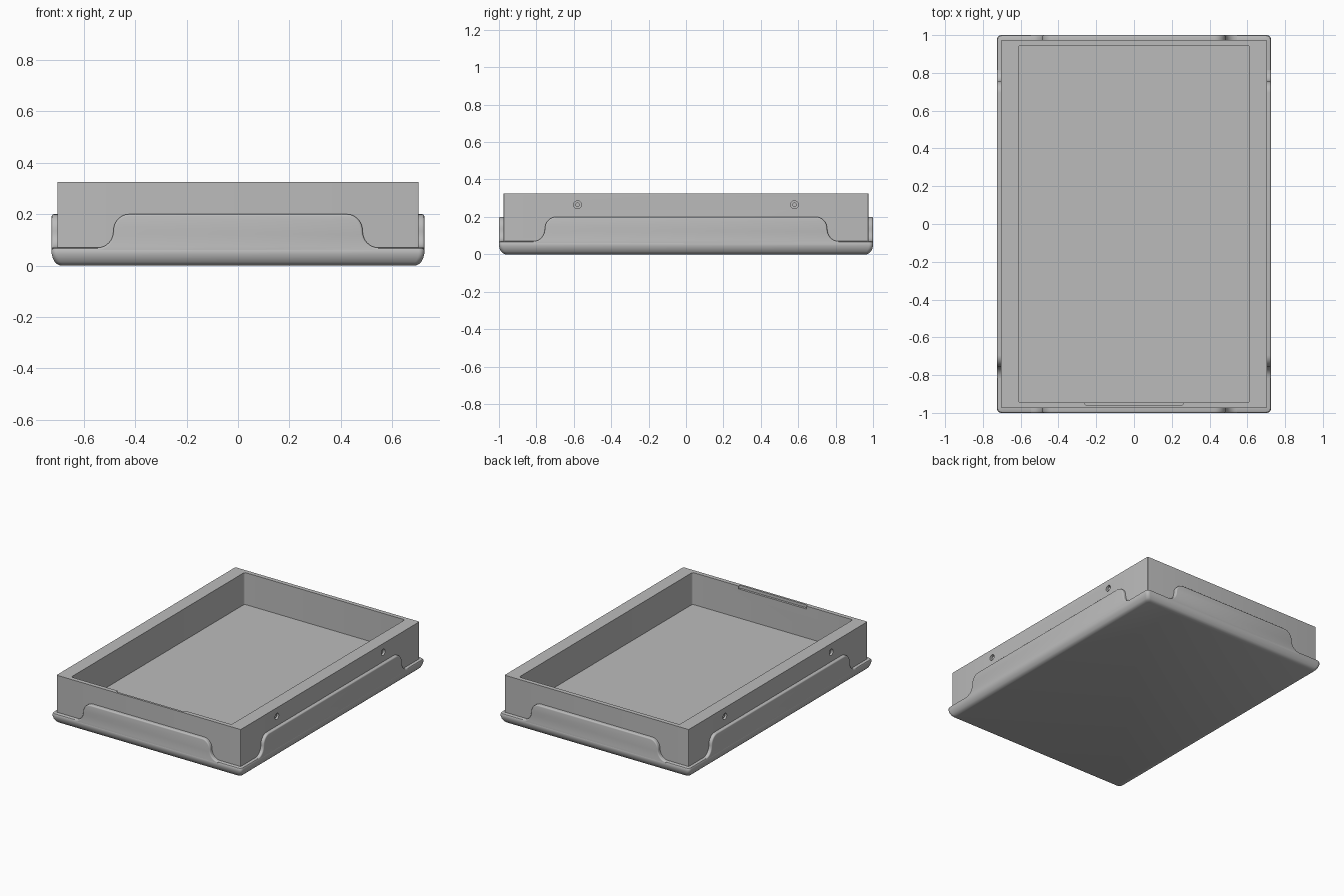
import bpy, bmesh
from math import sin, cos, pi, radians
from mathutils import Matrix, Vector

default = bpy.data.objects.get("Cube")
if default:
    bpy.data.objects.remove(default, do_unlink=True)

grey = bpy.data.materials.new("plain grey")
grey.use_nodes = True
grey.diffuse_color = (0.5, 0.5, 0.5, 1)
grey.node_tree.nodes["Principled BSDF"].inputs["Base Color"].default_value = (0.5, 0.5, 0.5, 1)

HX, HY = 0.725, 1.0          # outer half size of the shell
BX, BY, TOP = 0.703, 0.975, 0.325   # box half size and height


def make(name, bm):
    bmesh.ops.recalc_face_normals(bm, faces=bm.faces)
    mesh = bpy.data.meshes.new(name)
    bm.to_mesh(mesh)
    bm.free()
    mesh.materials.append(grey)
    obj = bpy.data.objects.new(name, mesh)
    bpy.context.collection.objects.link(obj)
    return obj


def activate(obj):
    bpy.ops.object.select_all(action='DESELECT')
    obj.select_set(True)
    bpy.context.view_layer.objects.active = obj


def smooth(obj):
    activate(obj)
    bpy.ops.object.shade_smooth_by_angle(angle=radians(35))


def rounded_rect(hx, hy, r, steps=5):
    """Outline of a rectangle with rounded corners."""
    pts = []
    for k, (sx, sy) in enumerate([(1, 1), (-1, 1), (-1, -1), (1, -1)]):
        for i in range(steps + 1):
            a = (k + i / steps) * pi / 2
            pts.append((sx * (hx - r) + r * cos(a), sy * (hy - r) + r * sin(a)))
    return pts


def loft(name, rings):
    """Skin a stack of rounded rectangles (hx, hy, radius, z) and cap the ends."""
    bm = bmesh.new()
    loops = [[bm.verts.new((x, y, z)) for x, y in rounded_rect(hx, hy, r)]
             for hx, hy, r, z in rings]
    for a, b in zip(loops, loops[1:]):
        for i in range(len(a)):
            j = (i + 1) % len(a)
            bm.faces.new((a[i], a[j], b[j], b[i]))
    bm.faces.new(loops[0])
    bm.faces.new(loops[-1])
    return make(name, bm)


def cut(target, cutter):
    cutter.hide_render = True
    mod = target.modifiers.new("cut", 'BOOLEAN')
    mod.operation, mod.solver, mod.object = 'DIFFERENCE', 'EXACT', cutter
    activate(target)
    bpy.ops.object.modifier_apply(modifier=mod.name)
    bpy.data.objects.remove(cutter, do_unlink=True)


def cylinder_x(name, x, y, z, r, depth):
    bm = bmesh.new()
    place = Matrix.Translation((x, y, z)) @ Matrix.Rotation(pi / 2, 4, 'Y')
    bmesh.ops.create_cone(bm, cap_ends=True, segments=24, radius1=r, radius2=r,
                          depth=depth, matrix=place)
    return make(name, bm)


# Low outer shell with a rounded underside and lip: (inset, height)
profile = [(0.034, 0), (0.020, 0.006), (0.012, 0.014), (0.004, 0.030), (0, 0.045),
           (0, 0.061), (0.003, 0.067), (0.009, 0.07), (0.03, 0.07)]
smooth(loft("outer_shell", [(HX - i, HY - i, 0.022, z) for i, z in profile]))

# Open box with a deep cavity
box = loft("open_box", [(BX, BY, 0.004, 0.03), (BX, BY, 0.004, TOP),
                        (0.612, 0.945, 0.014, TOP), (0.612, 0.945, 0.014, 0.105)])

# Finger notch inside the front wall
notch = loft("notch_cutter", [(0.26, 0.02, 0.012, TOP - 0.02), (0.26, 0.02, 0.012, TOP + 0.05)])
notch.location = (0, -0.94, 0)
cut(box, notch)

# Side holes with a recessed pin in each
for sx, side in ((1, "left"), (-1, "right")):
    for sy, end in ((1, "back"), (-1, "front")):
        cut(box, cylinder_x("hole_cutter", sx * BX, sy * 0.58, 0.265, 0.021, 0.05))
        smooth(cylinder_x(f"{side}_{end}_pin", sx * (BX - 0.019), sy * 0.58, 0.265, 0.012, 0.02))
smooth(box)


def raised_panel(name, inner, outer, half, thick, turn):
    """Raised wall section whose ends sweep down to the lip in an S curve."""
    low, high, base, n = 0.07, 0.2, 0.05, 8
    mid, rz, ru = (low + high) / 2, (high - low) / 2, (outer - inner) / 2
    right = [(outer, base)]
    for i in range(n + 1):
        a = i / n * pi / 2
        right.append((outer - ru * sin(a), mid - rz * cos(a)))
    for i in range(1, n + 1):
        a = i / n * pi / 2
        right.append((inner + ru * cos(a), mid + rz * sin(a)))
    outline = right + [(-u, z) for u, z in reversed(right)]
    bm = bmesh.new()
    front = [bm.verts.new((u, -half, z)) for u, z in outline]
    back = [bm.verts.new((u, -half + thick, z)) for u, z in outline]
    bm.faces.new(front)
    bm.faces.new(back)
    count = len(outline)
    for i in range(count):
        j = (i + 1) % count
        bm.faces.new((front[i], front[j], back[j], back[i]))
    bmesh.ops.recalc_face_normals(bm, faces=bm.faces)
    # Round the outer top edge
    rim = [e for e in bm.edges if all(v.co.y < -half + 1e-4 and v.co.z > base + 0.01
                                      for v in e.verts)]
    bmesh.ops.bevel(bm, geom=rim, offset=0.008, segments=3, profile=0.5, affect='EDGES')
    bmesh.ops.rotate(bm, verts=bm.verts, cent=Vector(), matrix=Matrix.Rotation(turn, 3, 'Z'))
    smooth(make(name, bm))


for name, turn in (("front_panel", 0), ("back_panel", pi)):
    raised_panel(name, 0.425, 0.545, HY, HY - BY + 0.004, turn)
for name, turn in (("left_panel", pi / 2), ("right_panel", -pi / 2)):
    raised_panel(name, 0.695, 0.815, HX, HX - BX + 0.004, turn)
